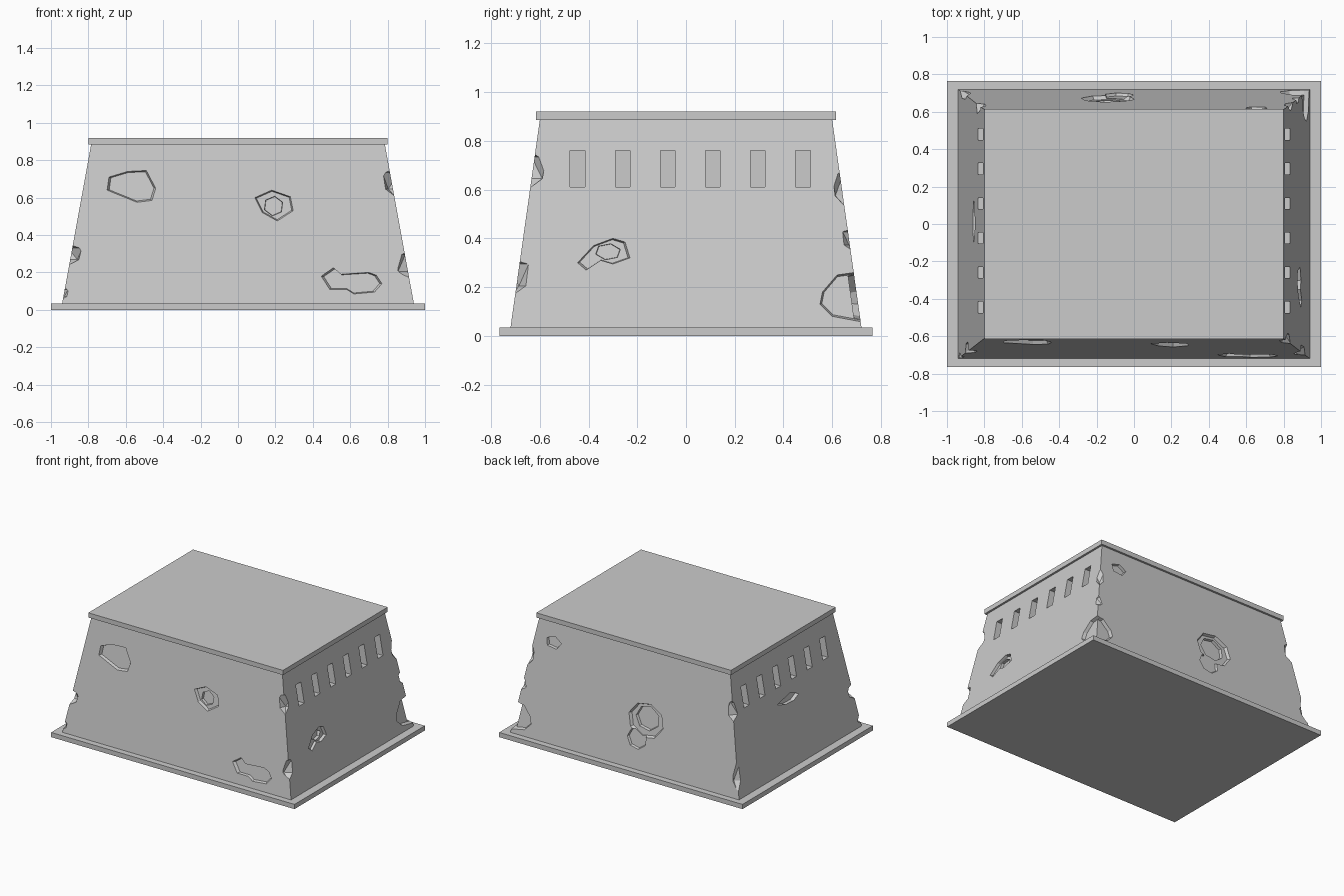
import bpy, bmesh, math
from mathutils import Vector

default = bpy.data.objects.get("Cube")
if default:
    bpy.data.objects.remove(default, do_unlink=True)

grey = bpy.data.materials.new("concrete_grey")
grey.use_nodes = True
grey.diffuse_color = (0.6, 0.6, 0.6, 1)
grey.node_tree.nodes["Principled BSDF"].inputs["Base Color"].default_value = (0.6, 0.6, 0.6, 1)

Z0, Z1 = 0.035, 0.885
BOTTOM, TOP = (0.94, 0.72), (0.785, 0.60)


def half(axis, z):
    """Half width of the sloping wall at height z (axis 0 = x, 1 = y)."""
    t = (z - Z0) / (Z1 - Z0)
    return BOTTOM[axis] + (TOP[axis] - BOTTOM[axis]) * t


def finish(name, bm):
    bmesh.ops.recalc_face_normals(bm, faces=bm.faces)
    mesh = bpy.data.meshes.new(name)
    bm.to_mesh(mesh)
    bm.free()
    mesh.materials.append(grey)
    obj = bpy.data.objects.new(name, mesh)
    bpy.context.collection.objects.link(obj)
    return obj


def loft(name, lower, upper):
    """Solid between two matching rings of points."""
    bm = bmesh.new()
    a = [bm.verts.new(p) for p in lower]
    b = [bm.verts.new(p) for p in upper]
    n = len(a)
    bm.faces.new(a)
    bm.faces.new(b)
    for i in range(n):
        j = (i + 1) % n
        bm.faces.new((a[i], a[j], b[j], b[i]))
    return finish(name, bm)


def rect(hx, hy, z):
    return [(-hx, -hy, z), (hx, -hy, z), (hx, hy, z), (-hx, hy, z)]


# Slabs and tapered walls
loft("base_slab", rect(1, 0.765, 0), rect(1, 0.765, Z0))
loft("roof_slab", rect(0.8, 0.615, Z1), rect(0.8, 0.615, 0.92))
walls = loft("tapered_walls", rect(*BOTTOM, Z0), rect(*TOP, Z1))


def cut(cutter):
    cutter.hide_render = True
    mod = walls.modifiers.new("cut", "BOOLEAN")
    mod.operation = "DIFFERENCE"
    mod.solver = "EXACT"
    mod.object = cutter
    bpy.context.view_layer.objects.active = walls
    bpy.ops.object.modifier_apply(modifier=mod.name)
    bpy.data.objects.remove(cutter, do_unlink=True)


def dent(axis, side, outline, depth):
    """Shallow recess with bevelled rim; outline is (along the wall, height)."""
    n = len(outline)
    cu = sum(p[0] for p in outline) / n
    cz = sum(p[1] for p in outline) / n

    def ring(scale, offset):
        pts = []
        for u, z in outline:
            u, z = cu + (u - cu) * scale, cz + (z - cz) * scale
            d = side * (half(axis, z) + offset)
            pts.append((d, u, z) if axis == 0 else (u, d, z))
        return pts

    cut(loft("dent_cutter", ring(0.92, -depth), ring(1.08, depth)))


def polygon(u, z, ru, rz, n, turn=0.0):
    return [(u + ru * math.cos(turn + math.tau * i / n),
             z + rz * math.sin(turn + math.tau * i / n)) for i in range(n)]


def chip(sx, sy, z, height, reach, bite, turn):
    """Broken bit of a vertical corner, cut with a faceted lump."""
    bm = bmesh.new()
    bmesh.ops.create_icosphere(bm, subdivisions=1, radius=1)
    obj = finish("chip_cutter", bm)
    out = reach - bite
    obj.location = (sx * (half(0, z) + out * 0.7), sy * (half(1, z) + out * 0.7), z)
    obj.scale = (reach, reach, height)
    obj.rotation_euler = (0, 0, turn)
    bpy.context.view_layer.update()
    cut(obj)


# Vent slots along both short sides
for side in (-1, 1):
    for i in range(6):
        y = -0.445 + 0.185 * i
        ring = [(side * 0.75, y - 0.03, 0.61), (side * 0.75, y + 0.03, 0.61),
                (side * 0.75, y + 0.03, 0.76), (side * 0.75, y - 0.03, 0.76)]
        cut(loft("slot_cutter", ring, [(side * 0.95, p[1], p[2]) for p in ring]))

# Front wall dents
dent(1, -1, [(-.7, .64), (-.69, .71), (-.59, .74), (-.49, .745), (-.44, .65),
             (-.46, .585), (-.54, .575)], 0.02)
dent(1, -1, [(.09, .6), (.18, .64), (.28, .605), (.295, .53), (.21, .475), (.13, .52)], 0.02)
dent(1, -1, polygon(.19, .555, .055, .055, 6, 0.4), 0.04)
dent(1, -1, [(.445, .18), (.51, .225), (.55, .19), (.7, .2), (.74, .185), (.77, .14),
             (.73, .095), (.62, .085), (.58, .11), (.49, .11)], 0.02)

# Right wall (-x is left) dents
dent(0, 1, [(-.445, .3), (-.38, .37), (-.3, .4), (-.25, .385), (-.23, .32),
            (-.3, .295), (-.35, .31), (-.41, .27)], 0.02)
dent(0, 1, polygon(-.32, .345, .055, .035, 6, 0.3), 0.04)
dent(0, -1, [(.15, .5), (-.01, .53), (-.1, .49), (-.035, .465), (.06, .47)], 0.025)

# Back wall dents
dent(1, 1, polygon(-.08, .25, .08, .075, 7), 0.015)
dent(1, 1, polygon(-.14, .39, .145, .125, 8, 0.2), 0.02)
dent(1, 1, polygon(-.14, .4, .1, .09, 7), 0.04)
dent(1, 1, polygon(.655, .74, .065, .045, 5, 0.5), 0.02)

# Large shallow break wrapping the low back corner
dent(0, 1, [(.76, .27), (.62, .25), (.56, .18), (.55, .13), (.6, .08), (.76, .05)], 0.025)
dent(1, 1, [(1.0, .27), (.85, .25), (.79, .18), (.78, .13), (.83, .08), (1.0, .05)], 0.025)

# Corner chips
chip(1, -1, 0.69, 0.10, 0.10, 0.05, 0.3)
chip(1, -1, 0.25, 0.10, 0.10, 0.05, 0.8)
chip(-1, -1, 0.30, 0.07, 0.10, 0.06, 0.2)
chip(-1, -1, 0.09, 0.04, 0.05, 0.025, 0.5)
chip(-1, 1, 0.64, 0.10, 0.09, 0.045, 0.6)
chip(-1, 1, 0.22, 0.15, 0.08, 0.035, 0.1)
chip(1, 1, 0.62, 0.10, 0.07, 0.035, 0.9)
chip(1, 1, 0.40, 0.06, 0.06, 0.03, 0.4)
